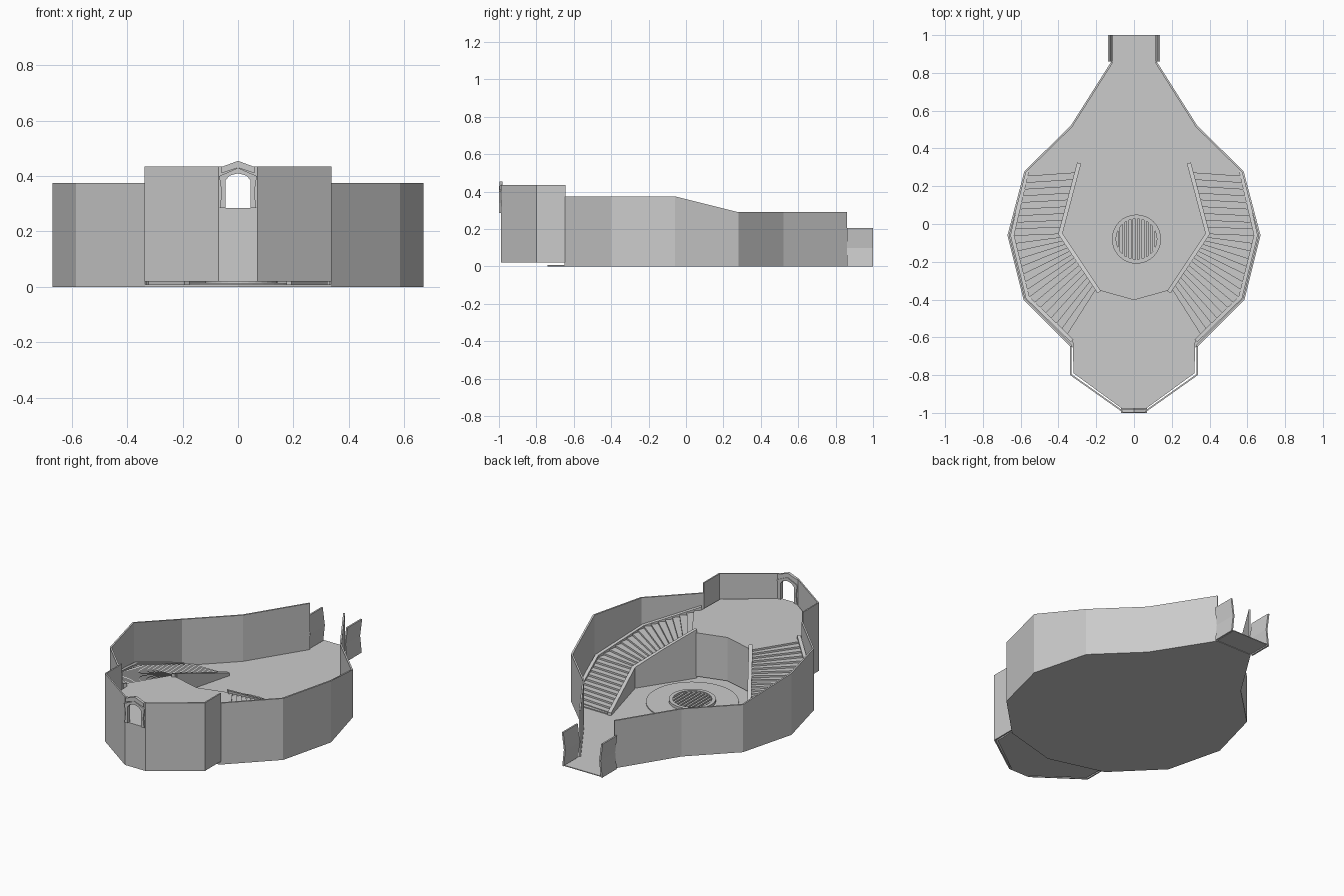
import bpy, bmesh, math
from mathutils import Vector

if "Cube" in bpy.data.objects:
    bpy.data.objects.remove(bpy.data.objects["Cube"])


def finish(name, bm, mirror=False):
    bmesh.ops.recalc_face_normals(bm, faces=bm.faces[:])
    me = bpy.data.meshes.new(name)
    bm.to_mesh(me)
    bm.free()
    ob = bpy.data.objects.new(name, me)
    bpy.context.collection.objects.link(ob)
    if mirror:
        ob.modifiers.new("mirror", 'MIRROR').use_mirror_merge = False
    return ob


def sym(half):
    """Close a right-hand outline with its mirror image."""
    return half + [(-x, y) for x, y in reversed(half) if abs(x) > 1e-6]


def prism(name, pts, a, b, axis='Z', mirror=False):
    """Extrude an outline from a to b, along z (xy outline) or y (xz outline)."""
    bm = bmesh.new()
    put = (lambda p, h: (p[0], p[1], h)) if axis == 'Z' else (lambda p, h: (p[0], h, p[1]))
    lo = [bm.verts.new(put(p, a)) for p in pts]
    hi = [bm.verts.new(put(p, b)) for p in pts]
    n = len(pts)
    bm.faces.new(lo)
    bm.faces.new(hi)
    for i in range(n):
        j = (i + 1) % n
        bm.faces.new((lo[i], lo[j], hi[j], hi[i]))
    return finish(name, bm, mirror)


def wall(name, pts, z0, t):
    """Mirrored wall along (x, y, top) points, thickened sideways by t."""
    P = [Vector(p[:2]) for p in pts]
    N = []
    for a, b in zip(P, P[1:]):
        d = (b - a).normalized()
        N.append(Vector((d.y, -d.x)))
    bm = bmesh.new()
    rows = []
    for i, p in enumerate(P):
        n0, n1 = N[max(i - 1, 0)], N[min(i, len(N) - 1)]
        m = (n0 + n1).normalized()
        q = p + m * t / m.dot(n1)
        z = pts[i][2]
        rows.append([bm.verts.new(v) for v in
                     ((p.x, p.y, z0), (p.x, p.y, z), (q.x, q.y, z), (q.x, q.y, z0))])
    for r, s in zip(rows, rows[1:]):
        for k in range(4):
            bm.faces.new((r[k], r[(k + 1) % 4], s[(k + 1) % 4], s[k]))
    bm.faces.new(rows[0])
    bm.faces.new(rows[-1])
    return finish(name, bm, True)


def ring(name, c, r_out, r_in, z0, z1, seg=32):
    """Flat ring with a rectangular section."""
    bm = bmesh.new()
    rows = []
    for i in range(seg):
        a = 2 * math.pi * i / seg
        rows.append([bm.verts.new((c[0] + r * math.cos(a), c[1] + r * math.sin(a), z))
                     for r, z in ((r_out, z0), (r_out, z1), (r_in, z1), (r_in, z0))])
    for i in range(seg):
        r, s = rows[i], rows[(i + 1) % seg]
        for k in range(4):
            bm.faces.new((r[k], r[(k + 1) % 4], s[(k + 1) % 4], s[k]))
    return finish(name, bm)


FLOOR, DECK = 0.008, 0.285

# Floors: lower court, entry strip, raised deck
outline = [(0.12, 0.86), (0.335, 0.52), (0.58, 0.28), (0.67, -0.06),
           (0.585, -0.40), (0.335, -0.65)]
prism("court_floor", sym(outline + [(0, -0.74)]), 0, FLOOR)
prism("entry_floor", sym([(0.12, 1.0), (0.12, 0.86)]), 0.003, FLOOR)
prism("raised_deck", sym([(0, -0.40), (0.18, -0.35), (0.325, -0.60), (0.32, -0.79),
                          (0.06, -0.98)]), 0.02, DECK)

# Outer walls
tops = [0.29, 0.29, 0.29, 0.375, 0.375, 0.375]
wall("court_wall", [(x, y, z) for (x, y), z in zip(outline, tops)], 0, 0.01)
wall("deck_wall", [(0.338, -0.645, 0.435), (0.338, -0.80, 0.435), (0.07, -0.99, 0.435)],
     0.02, 0.008)
prism("entry_wall", [(0.125, 0.0), (0.114, 0.10), (0.128, 0.205), (0.138, 0.205),
                     (0.124, 0.10), (0.135, 0.0)], 0.86, 1.0, 'Y', True)

# Front panel with arched window, frame and small gable
arch = [(0, 0.41), (0.03, 0.402), (0.045, 0.385), (0.045, 0.285)]
prism("window_panel", [(0, 0.02), (0.07, 0.02), (0.07, 0.435), (0, 0.435)] + arch
      + [(0, 0.285)], -0.99, -0.98, 'Y', True)
prism("window_frame", arch + [(0.066, 0.285), (0.059, 0.34), (0.068, 0.40), (0, 0.43)],
      -1.0, -0.975, 'Y', True)
prism("window_gable", sym([(0, 0.455), (0.06, 0.433), (0.06, 0.41), (0, 0.43)]),
      -0.998, -0.98, 'Y')

# Curving stairs: (inner start, inner end, outer start, outer end, steps)
flights = [((0.285, 0.31), (0.38, -0.05), (0.56, 0.29), (0.64, -0.06), 10),
           ((0.38, -0.05), (0.29, -0.185), (0.64, -0.06), (0.56, -0.39), 8),
           ((0.29, -0.185), (0.18, -0.35), (0.56, -0.39), (0.325, -0.61), 8)]
total = sum(f[4] for f in flights)
bm = bmesh.new()


def quad(*vs):
    bm.faces.new([bm.verts.new(v) for v in vs])


k = 0
for i0, i1, o0, o1, n in flights:
    i0, i1, o0, o1 = map(Vector, (i0, i1, o0, o1))
    for s in range(n):
        a, b = i0.lerp(i1, s / n), i0.lerp(i1, (s + 1) / n)
        c, d = o0.lerp(o1, s / n), o0.lerp(o1, (s + 1) / n)
        z0 = FLOOR + (DECK - FLOOR) * k / total
        k += 1
        z1 = FLOOR + (DECK - FLOOR) * k / total
        quad((*a, z1), (*c, z1), (*d, z1), (*b, z1))
        quad((*a, z0), (*c, z0), (*c, z1), (*a, z1))
        quad((*a, 0), (*b, 0), (*b, z1), (*a, z1))
        quad((*c, 0), (*d, 0), (*d, z1), (*c, z1))
bmesh.ops.remove_doubles(bm, verts=bm.verts[:], dist=1e-5)
finish("stairs", bm, True)

# Sloping curbs on both sides of the stairs, and foot board
wall("inner_curb", [(0.28, 0.32, 0.025), (0.378, -0.05, 0.135), (0.288, -0.185, 0.215),
                    (0.175, -0.355, 0.305)], 0, -0.022)
wall("outer_curb", [(0.575, 0.285, 0.025), (0.655, -0.06, 0.135), (0.572, -0.395, 0.215),
                    (0.335, -0.625, 0.305)], 0, 0.02)
prism("stair_foot", [(0.285, 0.32), (0.54, 0.318), (0.575, 0.285), (0.29, 0.285)],
      0, 0.014, 'Z', True)

# Central round plinth and drain grate
C = (0.013, -0.08)
ring("round_plinth", C, 0.257, 0.128, FLOOR - 0.003, 0.014, 40)
ring("grate_rim", C, 0.13, 0.108, FLOOR - 0.003, 0.03)
bm = bmesh.new()
for i in range(-4, 5):
    x = i * 0.023
    h = math.sqrt(0.112 ** 2 - x * x)
    g = bmesh.ops.create_cube(bm, size=1)["verts"]
    bmesh.ops.scale(bm, vec=(0.012, 2 * h, 0.014), verts=g)
    bmesh.ops.translate(bm, vec=(C[0] + x, C[1], 0.017), verts=g)
finish("grate_bars", bm)
